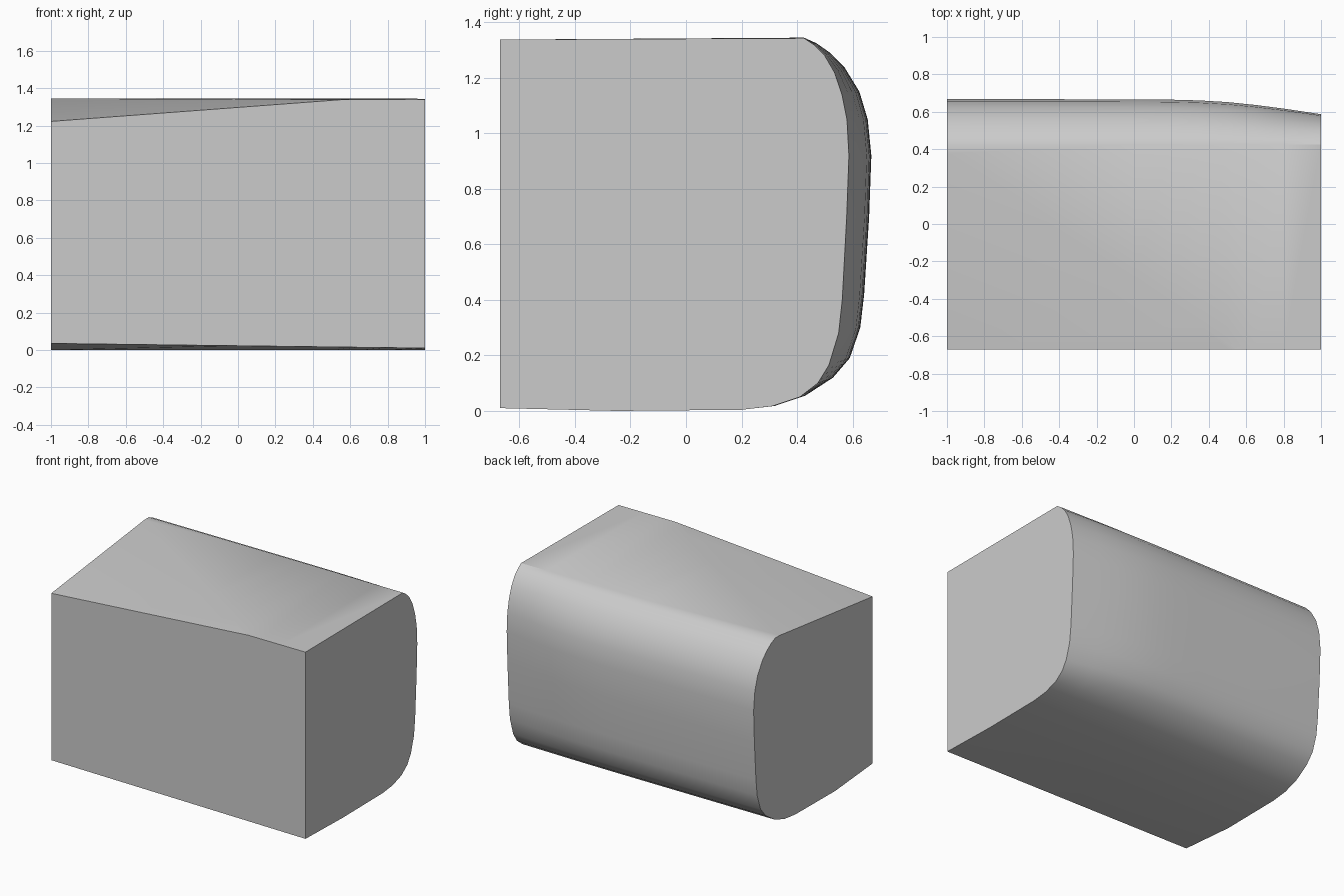
import bpy, bmesh, math
from mathutils import Vector

if "Cube" in bpy.data.objects:
    bpy.data.objects.remove(bpy.data.objects["Cube"])

# Rounded back outline (y, z), top to bottom: full section and tapered right end
FULL = [(0.425, 1.345), (0.47, 1.325), (0.52, 1.29), (0.57, 1.24), (0.625, 1.15),
        (0.655, 1.05), (0.668, 0.92), (0.66, 0.7), (0.642, 0.42), (0.628, 0.30),
        (0.59, 0.19), (0.53, 0.12), (0.43, 0.055), (0.32, 0.018), (0.2, 0.004)]
END = [(0.425, 1.343), (0.46, 1.32), (0.50, 1.28), (0.535, 1.22), (0.562, 1.14),
       (0.58, 1.05), (0.587, 0.92), (0.579, 0.7), (0.563, 0.40), (0.55, 0.28),
       (0.515, 0.165), (0.475, 0.10), (0.41, 0.05), (0.31, 0.017), (0.2, 0.004)]
# Stations along x with how far each has tapered
STATIONS = [(-1, 0), (0, 0.02), (0.2, 0.04), (0.35, 0.09), (0.5, 0.2),
            (0.65, 0.39), (0.8, 0.63), (1, 1)]


def section(x, t):
    back = [Vector((x, *a)).lerp(Vector((x, *b)), t) for a, b in zip(FULL, END)]
    bottom_front = 0.0225 - 0.0125 * x
    return back + [Vector((x, -0.25, 0.0)), Vector((x, -0.67, bottom_front)),
                   Vector((x, -0.67, 1.338))]


# Body: loft the sections and cap both ends
bm = bmesh.new()
rings = [[bm.verts.new(p) for p in section(x, t)] for x, t in STATIONS]
n = len(rings[0])
for a, b in zip(rings, rings[1:]):
    for i in range(n):
        j = (i + 1) % n
        bm.faces.new((a[i], a[j], b[j], b[i]))
bm.faces.new(rings[0])
bm.faces.new(rings[-1])
bmesh.ops.recalc_face_normals(bm, faces=bm.faces)

# Sloping corner cut on the top front left
p, q, r = Vector((-1, -0.67, 1.222)), Vector((0.55, -0.67, 1.338)), Vector((-1, 0.37, 1.344))
bmesh.ops.bisect_plane(bm, geom=bm.verts[:] + bm.edges[:] + bm.faces[:], plane_co=p,
                       plane_no=(q - p).cross(r - p), clear_outer=True)
bmesh.ops.holes_fill(bm, edges=[e for e in bm.edges if e.is_boundary], sides=0)
bmesh.ops.recalc_face_normals(bm, faces=bm.faces)

mesh = bpy.data.meshes.new("rounded_block")
bm.to_mesh(mesh)
bm.free()
block = bpy.data.objects.new("rounded_block", mesh)
bpy.context.collection.objects.link(block)

# Smooth the rounded back, keep the box edges sharp
bpy.context.view_layer.objects.active = block
block.select_set(True)
bpy.ops.object.shade_smooth_by_angle(angle=math.radians(30))
